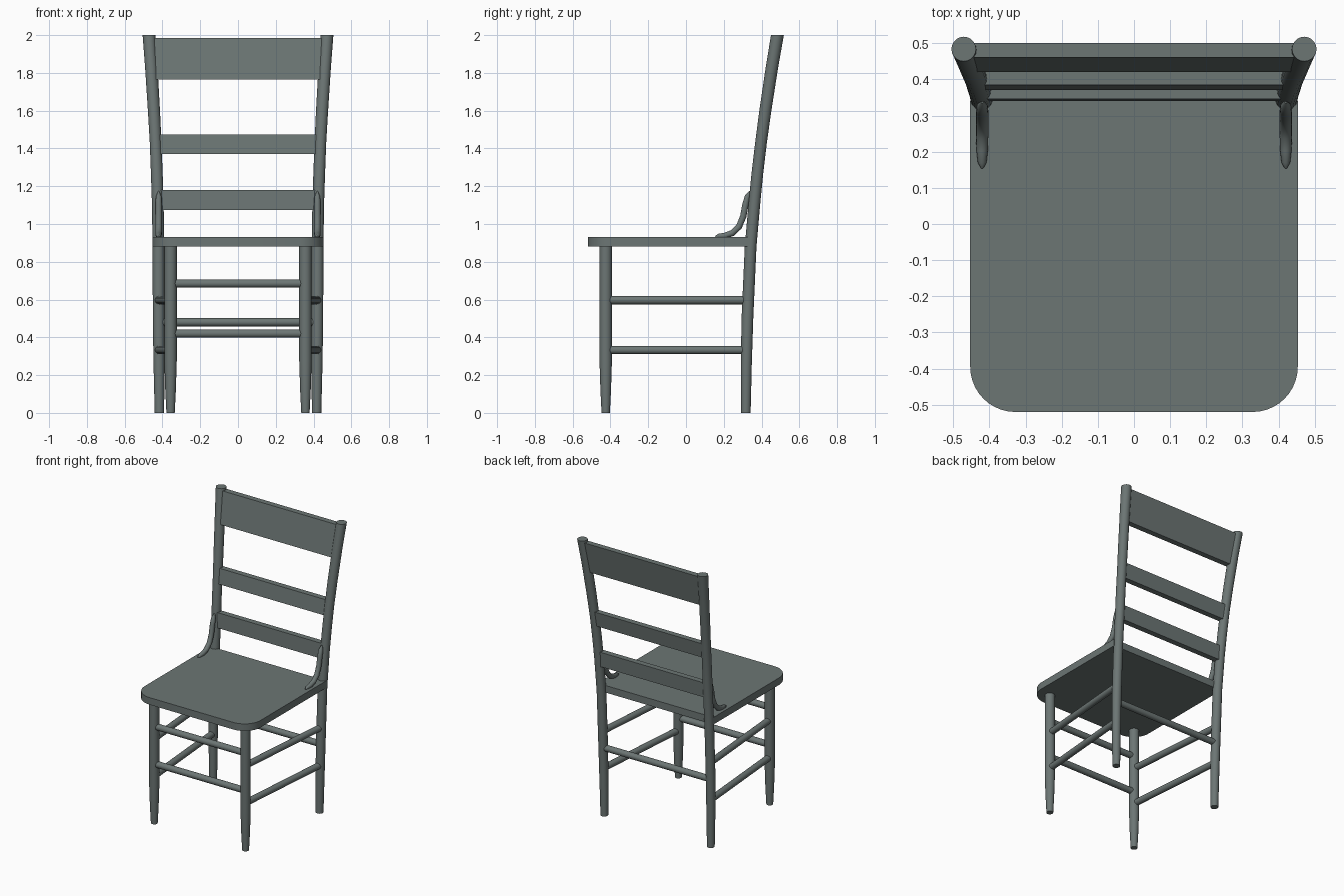
import bpy, bmesh, math
from mathutils import Vector

cube = bpy.data.objects.get("Cube")
if cube:
    bpy.data.objects.remove(cube)

# One painted-wood colour for the whole chair
paint = bpy.data.materials.new("grey green paint")
paint.use_nodes = True
colour = (0.15, 0.18, 0.175, 1)
paint.diffuse_color = colour
paint.node_tree.nodes["Principled BSDF"].inputs["Base Color"].default_value = colour


def finish(name, bm, smooth=True):
    bmesh.ops.recalc_face_normals(bm, faces=bm.faces)
    mesh = bpy.data.meshes.new(name)
    bm.to_mesh(mesh)
    bm.free()
    mesh.materials.append(paint)
    obj = bpy.data.objects.new(name, mesh)
    bpy.context.collection.objects.link(obj)
    if smooth:
        bpy.ops.object.select_all(action='DESELECT')
        obj.select_set(True)
        bpy.context.view_layer.objects.active = obj
        bpy.ops.object.shade_smooth_by_angle(angle=math.radians(40))
    return obj


def tube(name, points, radii, level=False, sides=20):
    """Round bar through points; level keeps every ring horizontal."""
    bm = bmesh.new()
    pts = [Vector(p) for p in points]
    rings = []
    for i, (p, r) in enumerate(zip(pts, radii)):
        along = pts[min(i + 1, len(pts) - 1)] - pts[max(i - 1, 0)]
        if level:
            along = Vector((0, 0, 1))
        turn = along.to_track_quat('Z', 'Y')
        ring = []
        for k in range(sides):
            a = math.tau * k / sides
            ring.append(bm.verts.new(p + turn @ Vector((r * math.cos(a), r * math.sin(a), 0))))
        rings.append(ring)
    for low, high in zip(rings, rings[1:]):
        for k in range(sides):
            n = (k + 1) % sides
            bm.faces.new((low[k], low[n], high[n], high[k]))
    bm.faces.new(rings[0])
    bm.faces.new(rings[-1])
    return finish(name, bm)


def prism(name, outline, offset):
    """Extrude a flat outline by an offset."""
    bm = bmesh.new()
    face = bm.faces.new([bm.verts.new(p) for p in outline])
    moved = bmesh.ops.extrude_face_region(bm, geom=[face])["geom"]
    bmesh.ops.translate(bm, vec=offset, verts=[v for v in moved if isinstance(v, bmesh.types.BMVert)])
    return finish(name, bm)


# Seat with rounded front corners
half, back, front, r = 0.453, 0.34, -0.52, 0.125
corner = [math.radians(9 * i) for i in range(11)]
right_edge = [(half - r + r * math.cos(a), front + r - r * math.sin(a), 0.88) for a in corner]
left_edge = [(-x, y, z) for x, y, z in reversed(right_edge)]
prism("seat", [(half, back, 0.88)] + right_edge + left_edge + [(-half, back, 0.88)], (0, 0, 0.05))

# Back post centre line: x, y, z, radius
post = [(0.416, 0.317, 0, 0.025), (0.418, 0.319, 0.25, 0.029), (0.42, 0.325, 0.5, 0.031),
        (0.421, 0.342, 0.88, 0.031), (0.425, 0.363, 1.12, 0.031), (0.43, 0.378, 1.27, 0.031),
        (0.436, 0.397, 1.43, 0.031), (0.445, 0.42, 1.6, 0.032), (0.459, 0.455, 1.83, 0.033),
        (0.471, 0.484, 2.0, 0.034)]
# Seat bracket side profile: y, z, radius
bracket = [(0.155, 0.932, 0.004), (0.17, 0.936, 0.012), (0.205, 0.938, 0.016), (0.245, 0.952, 0.017),
           (0.28, 0.985, 0.017), (0.303, 1.04, 0.017), (0.314, 1.1, 0.017),
           (0.325, 1.145, 0.015), (0.338, 1.172, 0.004)]

for side, s in (("left", 1), ("right", -1)):
    tube(side + "_back_post", [(s * x, y, z) for x, y, z, _ in post], [p[3] for p in post], level=True)
    tube(side + "_front_leg", [(s * 0.357, -0.425, z) for z in (0, 0.12, 0.28, 0.89)],
         (0.022, 0.028, 0.033, 0.033), level=True)
    for place, z in (("upper", 0.597), ("lower", 0.333)):
        tube(f"{side}_{place}_side_stretcher", [(s * 0.357, -0.425, z), (s * 0.419, 0.325, z)],
             (0.022, 0.022), sides=16)
    tube(side + "_seat_bracket", [(s * 0.42, y, z) for y, z, _ in bracket],
         [b[2] for b in bracket], sides=14)

# Crosswise stretchers
for name, x, y, z in (("front_upper", 0.357, -0.425, 0.685), ("front_lower", 0.357, -0.425, 0.42),
                      ("back", 0.419, 0.325, 0.48)):
    tube(name + "_stretcher", [(-x, y, z), (x, y, z)], (0.022, 0.022), sides=16)

# Leaning ladder rails: bottom and top height, front face depth at each, half widths
for name, z0, z1, y0, y1, x0, x1 in (("lower", 1.075, 1.18, 0.34, 0.346, 0.424, 0.427),
                                     ("middle", 1.37, 1.475, 0.37, 0.385, 0.433, 0.438),
                                     ("top", 1.765, 1.985, 0.421, 0.461, 0.455, 0.47)):
    prism(name + "_back_rail", [(-x0, y0, z0), (x0, y0, z0), (x1, y1, z1), (-x1, y1, z1)], (0, 0.04, 0))
